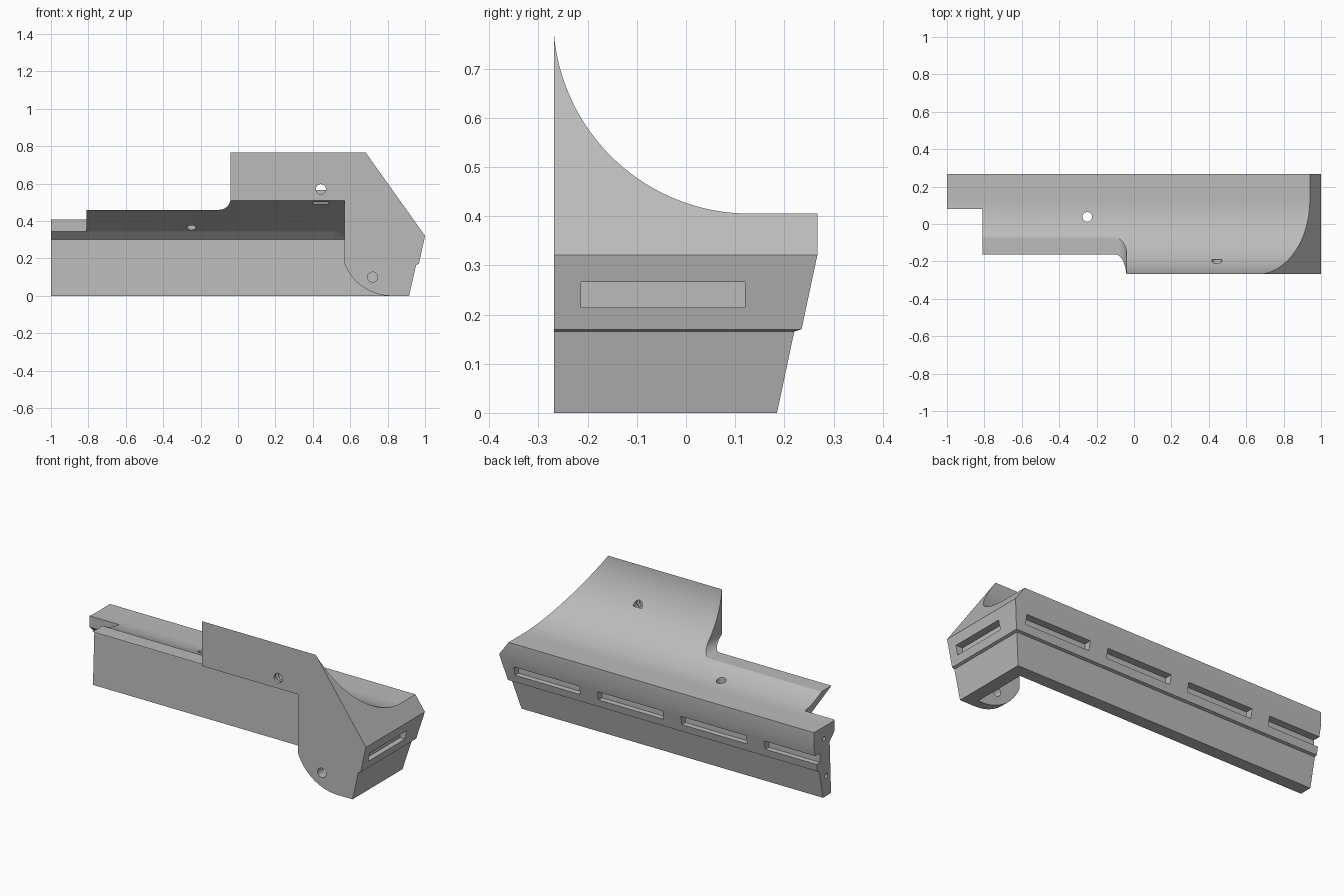
import bpy, bmesh, math
from mathutils import Vector

if "Cube" in bpy.data.objects:
    bpy.data.objects.remove(bpy.data.objects["Cube"])


def prism(name, pts, axis, lo, hi):
    """Closed 2D profile extruded along x (y,z points), y (x,z) or z (x,y)."""
    place = {'x': lambda a, b, t: (t, a, b),
             'y': lambda a, b, t: (a, t, b),
             'z': lambda a, b, t: (a, b, t)}[axis]
    bm = bmesh.new()
    face = bm.faces.new([bm.verts.new(place(a, b, lo)) for a, b in pts])
    ext = bmesh.ops.extrude_face_region(bm, geom=[face])
    shift = Vector(place(0, 0, hi - lo))
    bmesh.ops.translate(bm, vec=shift,
                        verts=[v for v in ext['geom'] if isinstance(v, bmesh.types.BMVert)])
    bmesh.ops.recalc_face_normals(bm, faces=bm.faces)
    mesh = bpy.data.meshes.new(name)
    bm.to_mesh(mesh)
    bm.free()
    ob = bpy.data.objects.new(name, mesh)
    bpy.context.collection.objects.link(ob)
    return ob


def arc(cx, cy, r, a0, a1, n):
    return [(cx + r * math.cos(math.radians(a0 + (a1 - a0) * i / n)),
             cy + r * math.sin(math.radians(a0 + (a1 - a0) * i / n))) for i in range(n + 1)]


def circle(cx, cy, r, n=24):
    return arc(cx, cy, r, 0, 360, n)[:-1]


def rect(a0, b0, a1, b1):
    return [(a0, b0), (a1, b0), (a1, b1), (a0, b1)]


def boolean(ob, cutter, op='DIFFERENCE'):
    mod = ob.modifiers.new(cutter.name, 'BOOLEAN')
    mod.operation, mod.object, mod.solver = op, cutter, 'EXACT'
    bpy.context.view_layer.objects.active = ob
    bpy.ops.object.modifier_apply(modifier=mod.name)
    bpy.data.objects.remove(cutter, do_unlink=True)


# Cross-section: concave top sweep, stepped sloping back
sweep = arc(0.13, 0.805, 0.4, 185.5, 270, 40)
section = [(-0.268, 0), (-0.268, 0.767)] + sweep[1:] + [
    (0.267, 0.405), (0.267, 0.321), (0.235, 0.17), (0.22, 0.165), (0.185, 0)]
body = prism('housing', section, 'x', -1, 1.1)

# Front outline: slanted right end and low left part with a fillet
outline = [(-1.1, -0.1), (0.89, -0.1), (0.915, 0), (0.952, 0.165), (0.967, 0.17), (1, 0.321),
           (0.682, 0.767), (0.66, 0.8), (-0.04, 0.8)]
outline += arc(-0.10, 0.52, 0.06, 0, -90, 10) + [(-1.1, 0.46)]
boolean(body, prism('outline', outline, 'y', -0.5, 0.5), 'INTERSECT')

# Hollow underside: open at the front on the left, behind a front plate on the right
roof = [(0.08, 0.345), (0.125, 0.30), (0.108, -0.1)]
boolean(body, prism('long_cavity', [(-0.4, -0.1), (-0.4, 0.571), (-0.268, 0.51)] + roof,
                    'x', -1.1, 0.57))
boolean(body, prism('end_cavity', [(-0.215, -0.1), (-0.215, 0.485)] + roof, 'x', 0.5, 0.84))

# Rounded lower corner of the front plate
corner = [(0.5, -0.1), (0.82, -0.1)] + arc(0.82, 0.269, 0.269, 270, 201.6, 20) + [(0.5, 0.17)]
boolean(body, prism('corner', corner, 'y', -0.4, -0.2))

# Notch at the left end of the top
boolean(body, prism('notch', rect(-1.1, -0.5, -0.81, 0.08), 'z', 0.3, 0.6))


# Long slots on the sloping back and one on the right end
for x0, x1 in ((0.50, 0.915), (-0.03, 0.385), (-0.56, -0.145), (-1.1, -0.675)):
    boolean(body, prism('back_slot', rect(x0, 0.212, x1, 0.4), 'z', 0.214, 0.266))
boolean(body, prism('end_slot', rect(0.945, -0.213, 1.1, 0.12), 'z', 0.214, 0.266))

# Screw holes: front plate, top, left end, and a nut pocket under the hood
boolean(body, prism('upper_hole', circle(0.443, 0.57, 0.027), 'y', -0.4, -0.19))
boolean(body, prism('lower_hole', circle(0.72, 0.10, 0.027), 'y', -0.4, -0.15))
boolean(body, prism('top_hole', circle(-0.25, 0.038, 0.026), 'z', 0.2, 0.6))
boolean(body, prism('nut_pocket', rect(0.40, -0.25, 0.485, -0.228), 'z', 0.4, 0.61))
for y, z in ((0.175, 0.335), (0.155, 0.115)):
    boolean(body, prism('end_hole', circle(y, z, 0.012, 16), 'x', -1.1, -0.93))

# Single plain colour
grey = bpy.data.materials.new('light grey')
grey.diffuse_color = (0.5, 0.5, 0.5, 1)
grey.use_nodes = True
grey.node_tree.nodes["Principled BSDF"].inputs["Base Color"].default_value = grey.diffuse_color
body.data.materials.clear()
body.data.materials.append(grey)
for p in body.data.polygons:
    p.material_index = 0

bpy.ops.object.select_all(action='DESELECT')
body.select_set(True)
bpy.context.view_layer.objects.active = body
bpy.ops.object.shade_smooth_by_angle(angle=math.radians(25))
